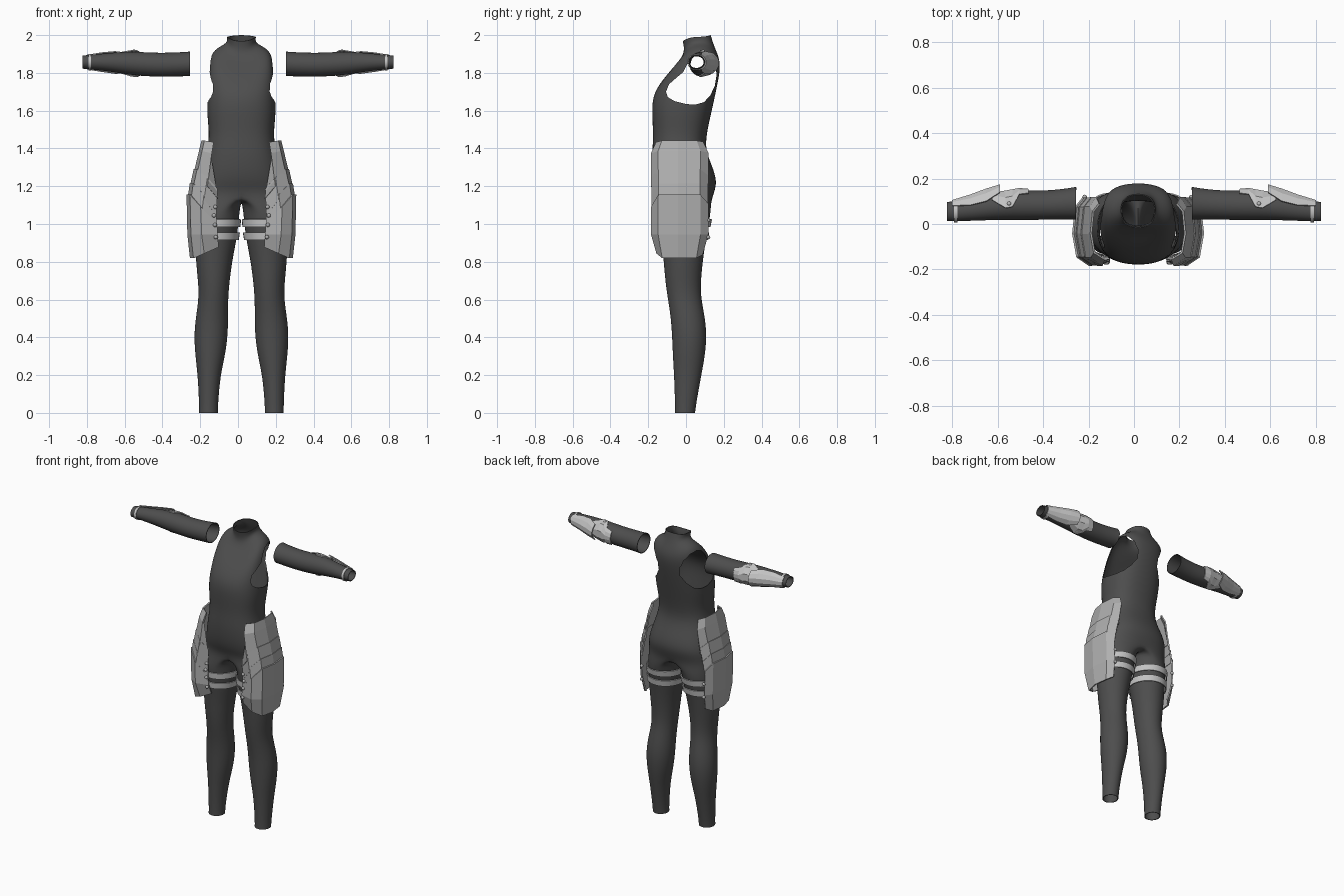
import bpy, bmesh, math

if "Cube" in bpy.data.objects:
    bpy.data.objects.remove(bpy.data.objects["Cube"])

CX = 0.018  # the body stands slightly off centre from the sleeves


def material(name, v):
    m = bpy.data.materials.new(name)
    m.diffuse_color = (v, v, v, 1)
    m.use_nodes = True
    m.node_tree.nodes["Principled BSDF"].inputs["Base Color"].default_value = m.diffuse_color
    return m


SUIT = material("dark suit grey", 0.075)
ARMOUR = material("armour grey", 0.43)
TRIM = material("pale trim grey", 0.55)


def spow(v, p):
    return math.copysign(abs(v) ** p, v)


def lerp_table(rows, t):
    """Interpolate rows (key, values...) sorted by rising key."""
    if t <= rows[0][0]:
        return rows[0][1:]
    for a, b in zip(rows, rows[1:]):
        if t <= b[0]:
            f = (t - a[0]) / (b[0] - a[0])
            return [p + (q - p) * f for p, q in zip(a[1:], b[1:])]
    return rows[-1][1:]


def skin(bm, rings, closed):
    """Bridge neighbouring rows of vertices with quads."""
    for a, b in zip(rings, rings[1:]):
        n = len(a)
        for i in range(n if closed else n - 1):
            j = (i + 1) % n
            bm.faces.new((a[i], a[j], b[j], b[i]))


def finish(bm, name, mat, x=0, subsurf=0, thick=0, offset=0, smooth=True, cutter=None):
    bmesh.ops.recalc_face_normals(bm, faces=bm.faces[:])
    me = bpy.data.meshes.new(name)
    bm.to_mesh(me)
    bm.free()
    me.materials.append(mat)
    ob = bpy.data.objects.new(name, me)
    bpy.context.collection.objects.link(ob)
    ob.location.x = x
    ob.modifiers.new("mirror", 'MIRROR')
    if subsurf:
        ob.modifiers.new("subsurf", 'SUBSURF').levels = subsurf
    if thick:
        s = ob.modifiers.new("shell", 'SOLIDIFY')
        s.thickness, s.offset = thick, offset
    if cutter:
        b = ob.modifiers.new("cut", 'BOOLEAN')
        b.operation, b.object, b.solver = 'DIFFERENCE', cutter, 'EXACT'
    bpy.ops.object.select_all(action='DESELECT')
    ob.select_set(True)
    bpy.context.view_layer.objects.active = ob
    bpy.ops.object.convert(target='MESH')
    if smooth:
        bpy.ops.object.shade_smooth_by_angle(angle=math.radians(40))
    return ob


def grid(name, rows, mat, closed=False, **kw):
    bm = bmesh.new()
    skin(bm, [[bm.verts.new(p) for p in r] for r in rows], closed)
    return finish(bm, name, mat, **kw)


# Armhole cutter: one profile pushed sideways through both shoulders
hole = [(-.106, 1.70), (-.09, 1.74), (-.05, 1.775), (-.014, 1.805), (.008, 1.85), (.04, 1.885),
        (.08, 1.897), (.125, 1.885), (.155, 1.845), (.162, 1.79), (.152, 1.73), (.128, 1.68),
        (.095, 1.645), (.05, 1.632), (0, 1.635), (-.06, 1.65), (-.097, 1.672)]
bm = bmesh.new()
ends = [[bm.verts.new((x, y, z)) for y, z in hole] for x in (-.5, .5)]
skin(bm, ends, True)
bm.faces.new(ends[0])
bm.faces.new(ends[1])
bmesh.ops.recalc_face_normals(bm, faces=bm.faces[:])
me = bpy.data.meshes.new("armhole_cutter")
bm.to_mesh(me)
bm.free()
cutter = bpy.data.objects.new("armhole_cutter", me)
bpy.context.collection.objects.link(cutter)
cutter.hide_render = True
cutter.location.x = CX

# Torso rings: half width, front y, back y, front z, side z, back z
TORSO = [(.077, -.018, .132, 1.967, 1.99, 2.0), (.072, -.005, .147, 1.905, 1.957, 1.945),
         (.148, -.045, .177, 1.85, 1.93, 1.88), (.172, -.105, .183, 1.785, 1.86, 1.82),
         (.176, -.178, .166, 1.69, 1.72, 1.73), (.186, -.182, .138, 1.59, 1.60, 1.60),
         (.169, -.174, .110, 1.48, 1.48, 1.48), (.182, -.180, .103, 1.39, 1.39, 1.39),
         (.208, -.174, .148, 1.29, 1.29, 1.29), (.226, -.158, .168, 1.22, 1.21, 1.21),
         (.232, -.130, .135, 1.165, 1.14, 1.13)]
# Leg rings: z, centre x, centre y, radius x, radius y
LEG = [(0, .174, -.005, .050, .053), (.05, .174, -.002, .050, .056), (.2, .171, .009, .060, .072),
       (.31, .165, .016, .080, .086), (.42, .161, .018, .090, .092), (.52, .155, .008, .084, .090),
       (.62, .147, -.011, .077, .088), (.72, .146, -.016, .086, .096), (.82, .144, -.014, .098, .105),
       (.94, .133, -.012, .112, .120), (1.06, .125, -.004, .114, .137)]


def leg_ring(z, n, grow=1.0, pad=0.0):
    cx, cy, rx, ry = lerp_table(LEG, z)
    return [(cx + (rx * grow + pad) * math.sin(a), cy - (ry * grow + pad) * math.cos(a), z)
            for a in (2 * math.pi * k / n for k in range(n))]


# Bodysuit: half torso that splits into a leg at the crotch
bm = bmesh.new()
rings = []
for hw, yf, yb, zf, zs, zb in TORSO:
    ring = []
    for k in range(9):
        a = math.pi * k / 8
        c, s = math.cos(a), math.sin(a)
        if k in (0, 8):
            s = 0
        z = zs + ((zf if c > 0 else zb) - zs) * c * c
        y = (yf + yb) / 2 - (yb - yf) / 2 * spow(c, .85) * 1.012
        ring.append(bm.verts.new((hw * 1.015 * spow(s, .8), y, z)))
    rings.append(ring)
skin(bm, rings, False)
back, front = rings[-1][8].co, rings[-1][0].co
crotch = []
for i in range(1, 8):
    p = back.lerp(front, i / 8)
    crotch.append(bm.verts.new((0, p.y, p.z - .015 * math.sin(math.pi * i / 8))))
legs = [rings[-1] + crotch]
legs += [[bm.verts.new(p) for p in leg_ring(r[0], 16, 1.022)] for r in reversed(LEG)]
skin(bm, legs, True)
finish(bm, "bodysuit", SUIT, x=CX, subsurf=2, thick=.005, offset=-1, cutter=cutter)
bpy.data.objects.remove(cutter)

# Thigh straps
for i, z in enumerate((1.005, .935)):
    rows = [leg_ring(z + d, 32, pad=.009) for d in (-.02, .02)]
    grid(f"thigh_strap_{i + 1}", rows, TRIM, closed=True, x=CX, thick=.006)

# Sleeves: x, centre y, centre z, radius y, radius z
ARM = [(.255, .092, 1.848, .072, .065), (.29, .089, 1.846, .068, .064), (.38, .083, 1.843, .064, .063),
       (.46, .083, 1.844, .065, .063), (.54, .082, 1.849, .064, .063), (.62, .075, 1.854, .057, .056),
       (.70, .064, 1.857, .049, .046), (.78, .056, 1.857, .043, .038), (.823, .055, 1.857, .042, .034)]


def arm_arc(x, half, n, pad, flare=0.0):
    """Arc around the sleeve, centred on its rear side."""
    cy, cz, ry, rz = lerp_table(ARM, x)
    pts = []
    for k in range(n):
        a = math.radians(-half + 2 * half * k / (n - 1))
        pts.append((x, cy + (ry + pad + flare) * math.cos(a), cz + (rz + pad) * math.sin(a)))
    return pts


rows = [arm_arc(r[0], 180, 17, .0015)[:-1] for r in ARM]
grid("sleeve", rows, SUIT, closed=True, subsurf=2, thick=.004, offset=-1)
rows = [arm_arc(x, 180, 25, .004)[:-1] for x in (.778, .792)]
grid("wrist_band", rows, TRIM, closed=True, thick=.004)

# Forearm and elbow guards
rows = [arm_arc(.80, 60, 6, .006), arm_arc(.72, 72, 6, .008, .012), arm_arc(.65, 70, 6, .009, .022),
        arm_arc(.59, 50, 6, .010, .026)]
grid("forearm_guard", rows, TRIM, thick=.006, smooth=False)
rows = [arm_arc(.625, 60, 6, .006), arm_arc(.565, 98, 6, .007), arm_arc(.535, 95, 6, .006, .002),
        arm_arc(.505, 50, 6, .006, .004), arm_arc(.465, 42, 6, .005)]
grid("elbow_guard", rows, TRIM, thick=.006, smooth=False)

# Thigh armour: columns from front inner edge round the outside to the back
OUTER = [(.82, .262), (.865, .274), (1.155, .280), (1.29, .250), (1.44, .213)]
INNER = [(.88, .122), (1.07, .135), (1.17, .120), (1.28, .170), (1.44, .158)]
DEPTH = [(.82, .80), (.945, 1.0), (1.385, 1.0), (1.44, .82)]
# x inset from outermost, y, seam drop
COLS = [(None, -.158, .13), (.072, -.178, .055), (.018, -.142, 0), (0, -.04, 0),
        (.012, .072, 0), (.045, .112, .04)]


def armour(name, rows, out):
    pts = []
    for zc, drop in rows:
        o, d = lerp_table(OUTER, zc)[0], lerp_table(DEPTH, zc)[0]
        row = []
        for inset, y, fall in COLS:
            z = zc - fall * drop
            x = lerp_table(INNER, z)[0] if inset is None else o - inset * min(1, o / .26) + out
            row.append((x, -.035 + (y + .035) * d + math.copysign(out * .5, y + .035), z))
        pts.append(row)
    grid(name, pts, ARMOUR, x=CX, thick=.009, smooth=False)


armour("hip_plate", [(1.44, .15), (1.385, .2), (1.25, .9)], -.006)
armour("upper_lame", [(1.29, .8), (1.19, 1.1)], -.002)
armour("lower_lame", [(1.215, 1.1), (1.13, 1.15)], .002)
armour("thigh_plate", [(1.155, 1.15), (.945, 0), (.82, -.45)], .006)

# Rivets on the armour edges and elbow guards
bm = bmesh.new()
for x, y, z in [(.138, -.168, 1.09), (.145, -.168, 1.045), (.14, -.168, .995), (.135, -.168, .93),
                (.235, .118, 1.02), (.235, .118, .93)]:
    geo = bmesh.ops.create_icosphere(bm, subdivisions=2, radius=.011)
    bmesh.ops.translate(bm, verts=geo['verts'], vec=(x, y, z))
finish(bm, "armour_rivets", ARMOUR, x=CX)
bm = bmesh.new()
for z in (1.915, 1.79):
    geo = bmesh.ops.create_icosphere(bm, subdivisions=2, radius=.009)
    bmesh.ops.translate(bm, verts=geo['verts'], vec=(.55, .09, z))
finish(bm, "elbow_rivets", TRIM)
